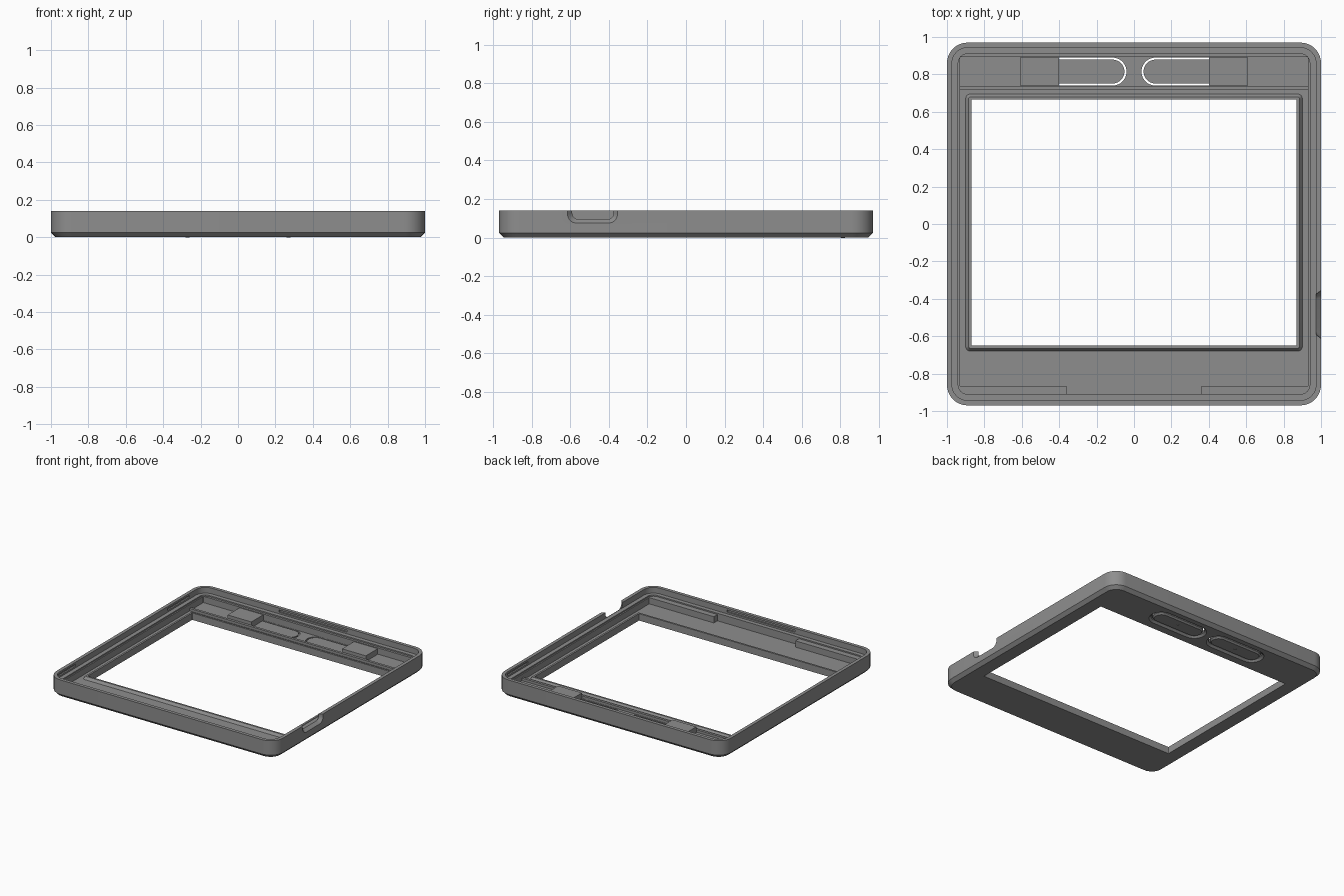
import bpy, bmesh, math

if "Cube" in bpy.data.objects:
    bpy.data.objects.remove(bpy.data.objects["Cube"])

grey = bpy.data.materials.new("mid_grey")
grey.diffuse_color = (0.27, 0.27, 0.27, 1)
grey.use_nodes = True
grey.node_tree.nodes["Principled BSDF"].inputs["Base Color"].default_value = grey.diffuse_color


def rounded(x0, x1, y0, y1, r, z, n=8):
    """Rounded rectangle loop, counter-clockwise."""
    pts = []
    for i, (cx, cy) in enumerate([(x1 - r, y1 - r), (x0 + r, y1 - r),
                                  (x0 + r, y0 + r), (x1 - r, y0 + r)]):
        for k in range(n + 1):
            a = math.pi / 2 * (i + k / n)
            pts.append((cx + r * math.cos(a), cy + r * math.sin(a), z))
    return pts


def loft(name, loops, ring=False):
    """Skin loops together; a ring closes on itself, otherwise ends are capped."""
    bm = bmesh.new()
    rows = [[bm.verts.new(p) for p in l] for l in loops]
    m = len(rows[0])
    for i in range(len(rows) if ring else len(rows) - 1):
        a, b = rows[i], rows[(i + 1) % len(rows)]
        for k in range(m):
            j = (k + 1) % m
            bm.faces.new((a[k], a[j], b[j], b[k]))
    if not ring:
        bm.faces.new(rows[0])
        bm.faces.new(rows[-1])
    bmesh.ops.recalc_face_normals(bm, faces=bm.faces)
    me = bpy.data.meshes.new(name)
    bm.to_mesh(me)
    bm.free()
    me.materials.append(grey)
    ob = bpy.data.objects.new(name, me)
    bpy.context.collection.objects.link(ob)
    return ob


def box(name, x0, x1, y0, y1, z0, z1):
    return loft(name, [[(x0, y0, z), (x1, y0, z), (x1, y1, z), (x0, y1, z)]
                       for z in (z0, z1)])


def cut(target, cutter):
    mod = target.modifiers.new("cut", 'BOOLEAN')
    mod.operation = 'DIFFERENCE'
    mod.solver = 'EXACT'
    mod.object = cutter
    bpy.context.view_layer.objects.active = target
    bpy.ops.object.modifier_apply(modifier=mod.name)
    bpy.data.objects.remove(cutter)


def smooth(ob):
    bpy.ops.object.select_all(action='DESELECT')
    ob.select_set(True)
    bpy.context.view_layer.objects.active = ob
    bpy.ops.object.shade_smooth_by_angle(angle=math.radians(30))


FLOOR, LEDGE, RIB, TOP = 0.035, 0.095, 0.085, 0.14


def shell(inset, r, z):
    return rounded(-1 + inset, 1 - inset, -0.97 + inset, 0.97 - inset, r, z)


def window(grow, r, z):
    return rounded(-0.87 - grow, 0.87 + grow, -0.65 - grow, 0.665 + grow, r, z)


# Frame: outer wall, stepped rim, floor and raised window lip
frame = loft("frame", [
    window(0, 0.004, 0), shell(0.025, 0.085, 0), shell(0, 0.11, 0.025),
    shell(0, 0.11, TOP), shell(0.027, 0.083, TOP), shell(0.027, 0.083, LEDGE),
    shell(0.06, 0.05, LEDGE), shell(0.06, 0.05, FLOOR),
    window(0.03, 0.025, FLOOR), window(0.015, 0.012, FLOOR + 0.02),
    window(0, 0.004, FLOOR + 0.02)], ring=True)

# Side port notch: flared outside, narrower through the rim
def notch(x, y0, y1, z0, r):
    return [(x, p[0], p[1]) for p in rounded(y0, y1, z0, 0.3, r, 0)]

cut(frame, loft("notch_cutter", [
    notch(0.96, -0.59, -0.375, LEDGE + 0.001, 0.03),
    notch(0.974, -0.59, -0.375, LEDGE + 0.001, 0.03),
    notch(1.001, -0.615, -0.355, 0.075, 0.045)]))

# Snap slots inside the rim
for x0, x1, y0, y1 in [(-0.3, 0.3, 0.93, 0.955), (-0.3, 0.3, -0.955, -0.93),
                       (-0.985, -0.96, 0.5, 0.78), (-0.985, -0.96, -0.87, -0.66),
                       (0.96, 0.985, 0.6, 0.86)]:
    cut(frame, box("slot_cutter", x0, x1, y0, y1, 0.108, 0.125))


def capsule(s, grow, z):
    xs = sorted((s * 0.04, s * 0.50))
    return rounded(xs[0] - grow, xs[1] + grow, 0.74 - grow, 0.89 + grow,
                   0.0749 + grow, z)


for s, side in ((-1, "left"), (1, "right")):
    # Button opening, chamfered below
    cut(frame, loft("button_cutter", [capsule(s, 0.016, -0.001), capsule(s, 0, 0.015),
                                      capsule(s, 0, FLOOR + 0.02)]))
    # Button with its spring strip and centre pip
    b = loft(side + "_button", [capsule(s, -0.022, 0), capsule(s, -0.011, 0.011),
                                capsule(s, -0.011, FLOOR)])
    smooth(b)
    xs = sorted((s * 0.40, s * 0.61))
    box(side + "_button_strip", *xs, 0.74, 0.89, FLOOR - 0.001, 0.08)
    c = s * 0.27
    loft(side + "_button_pip", [rounded(c - 0.01, c + 0.01, 0.805, 0.825, 0.0099, z, 3)
                                for z in (-0.0, 0.004)]).location.z = -0.003
    # Ribs against the side and front walls
    xs = sorted((s * 0.93, s * 0.945))
    box(side + "_side_rib", *xs, -0.865, 0.89, FLOOR - 0.001, RIB)
    xs = sorted((s * 0.36, s * 0.94))
    box(side + "_front_rib", *xs, -0.915, -0.865, FLOOR - 0.001, RIB)

# Ribs on either side of the button bay
box("back_rib", -0.94, 0.94, 0.892, 0.915, FLOOR - 0.001, RIB)
box("bay_rib", -0.935, 0.935, 0.718, 0.738, FLOOR - 0.001, 0.055)
smooth(frame)
